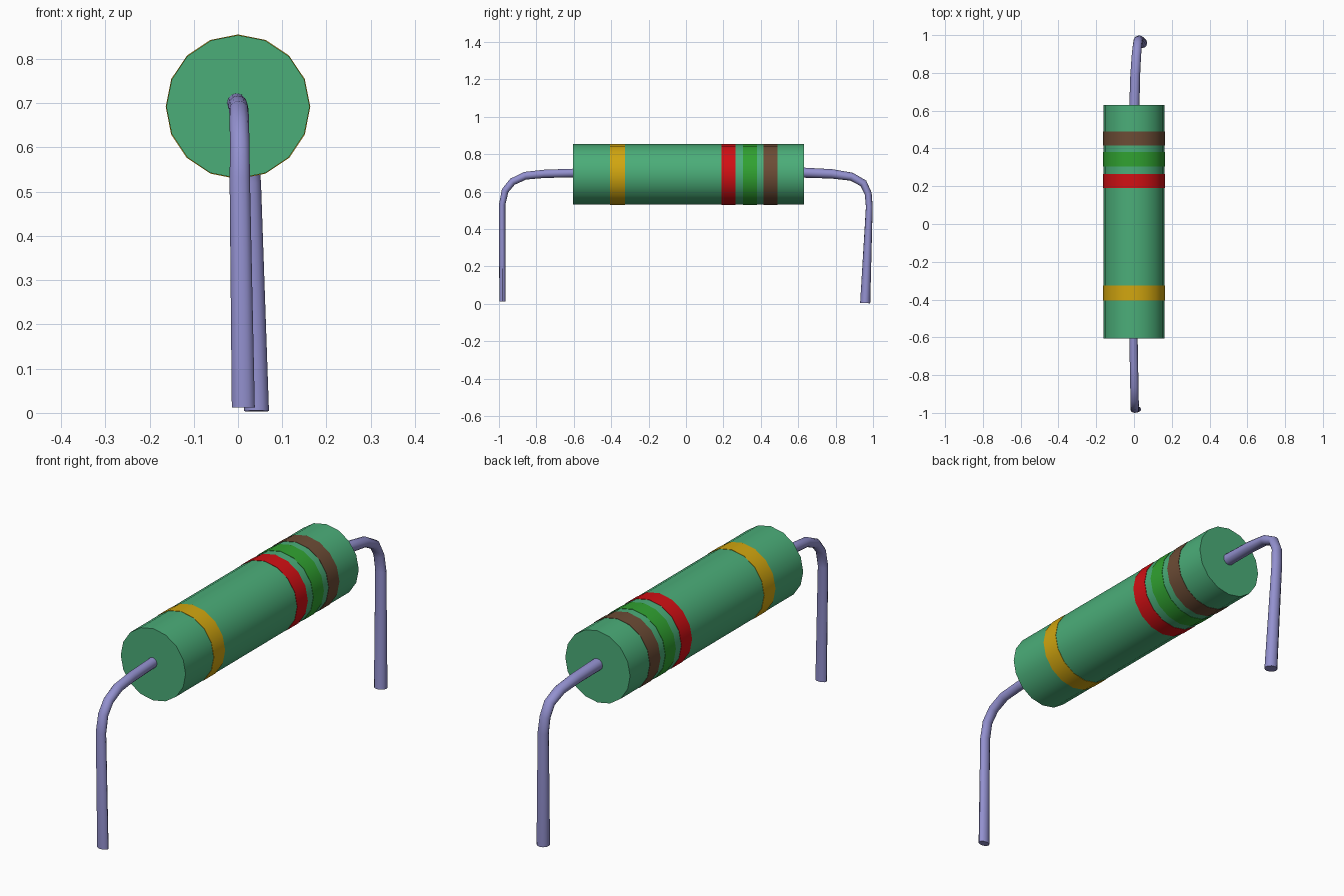
import bpy, bmesh, math
from mathutils import Vector

cube = bpy.data.objects.get("Cube")
if cube:
    bpy.data.objects.remove(cube, do_unlink=True)


def material(name, colour):
    mat = bpy.data.materials.new(name)
    mat.use_nodes = True
    mat.diffuse_color = (*colour, 1)
    mat.node_tree.nodes["Principled BSDF"].inputs["Base Color"].default_value = (*colour, 1)
    return mat


def sweep(name, path, mat, sides, caps=True):
    """Rings along a path in the y-z direction: (x, y, z, side radius, in-plane radius)."""
    bm = bmesh.new()
    points = [Vector(p[:3]) for p in path]
    rings = []
    for i, (centre, p) in enumerate(zip(points, path)):
        before, after = points[max(i - 1, 0)], points[min(i + 1, len(points) - 1)]
        tangent = (centre - before).normalized() + (after - centre).normalized()
        up = Vector((1, 0, 0)).cross(tangent).normalized()
        ring = []
        for k in range(sides):
            a = math.tau * k / sides
            ring.append(bm.verts.new(centre + Vector((p[3] * math.cos(a), 0, 0)) + up * p[4] * math.sin(a)))
        rings.append(ring)
    for a, b in zip(rings, rings[1:]):
        for k in range(sides):
            n = (k + 1) % sides
            bm.faces.new((a[k], a[n], b[n], b[k]))
    if caps:
        bm.faces.new(rings[0])
        bm.faces.new(rings[-1])
    bmesh.ops.recalc_face_normals(bm, faces=bm.faces)
    mesh = bpy.data.meshes.new(name)
    bm.to_mesh(mesh)
    bm.free()
    mesh.materials.append(mat)
    obj = bpy.data.objects.new(name, mesh)
    bpy.context.collection.objects.link(obj)
    bpy.ops.object.select_all(action="DESELECT")
    obj.select_set(True)
    bpy.context.view_layer.objects.active = obj
    bpy.ops.object.shade_smooth_by_angle(angle=math.radians(40))
    return obj


def tube(name, y0, y1, radius, mat):
    return sweep(name, [(0, y, AXIS, radius, radius) for y in (y0, y1)], mat, 16)


AXIS = 0.692
RADIUS = 0.162
metal = material("lead_metal", (0.29, 0.28, 0.62))

# Body
tube("body", -0.605, 0.63, RADIUS, material("body_green", (0.07, 0.42, 0.19)))

# Painted bands
for name, y0, y1, colour in (
    ("gold", -0.405, -0.325, (0.64, 0.38, 0.005)),
    ("red", 0.19, 0.265, (0.64, 0.005, 0.007)),
    ("green", 0.305, 0.38, (0.03, 0.36, 0.03)),
    ("brown", 0.415, 0.49, (0.15, 0.072, 0.036)),
):
    tube(name + "_band", y0, y1, RADIUS + 0.0015, material(name + "_paint", colour))

# Bent wire leads
sweep("front_lead", [
    (-0.003, -0.59, 0.700, 0.022, 0.023),
    (0.000, -0.76, 0.695, 0.022, 0.022),
    (0.002, -0.86, 0.685, 0.022, 0.021),
    (0.003, -0.928, 0.653, 0.022, 0.020),
    (0.004, -0.967, 0.605, 0.022, 0.019),
    (0.004, -0.983, 0.530, 0.023, 0.017),
    (0.012, -0.981, 0.012, 0.026, 0.017),
], metal, 12)
sweep("back_lead", [
    (0.002, 0.615, 0.702, 0.027, 0.027),
    (0.006, 0.78, 0.695, 0.026, 0.025),
    (0.012, 0.885, 0.680, 0.025, 0.022),
    (0.018, 0.948, 0.645, 0.024, 0.021),
    (0.022, 0.974, 0.590, 0.024, 0.019),
    (0.027, 0.980, 0.520, 0.025, 0.018),
    (0.042, 0.958, 0.004, 0.028, 0.027),
], metal, 12)
